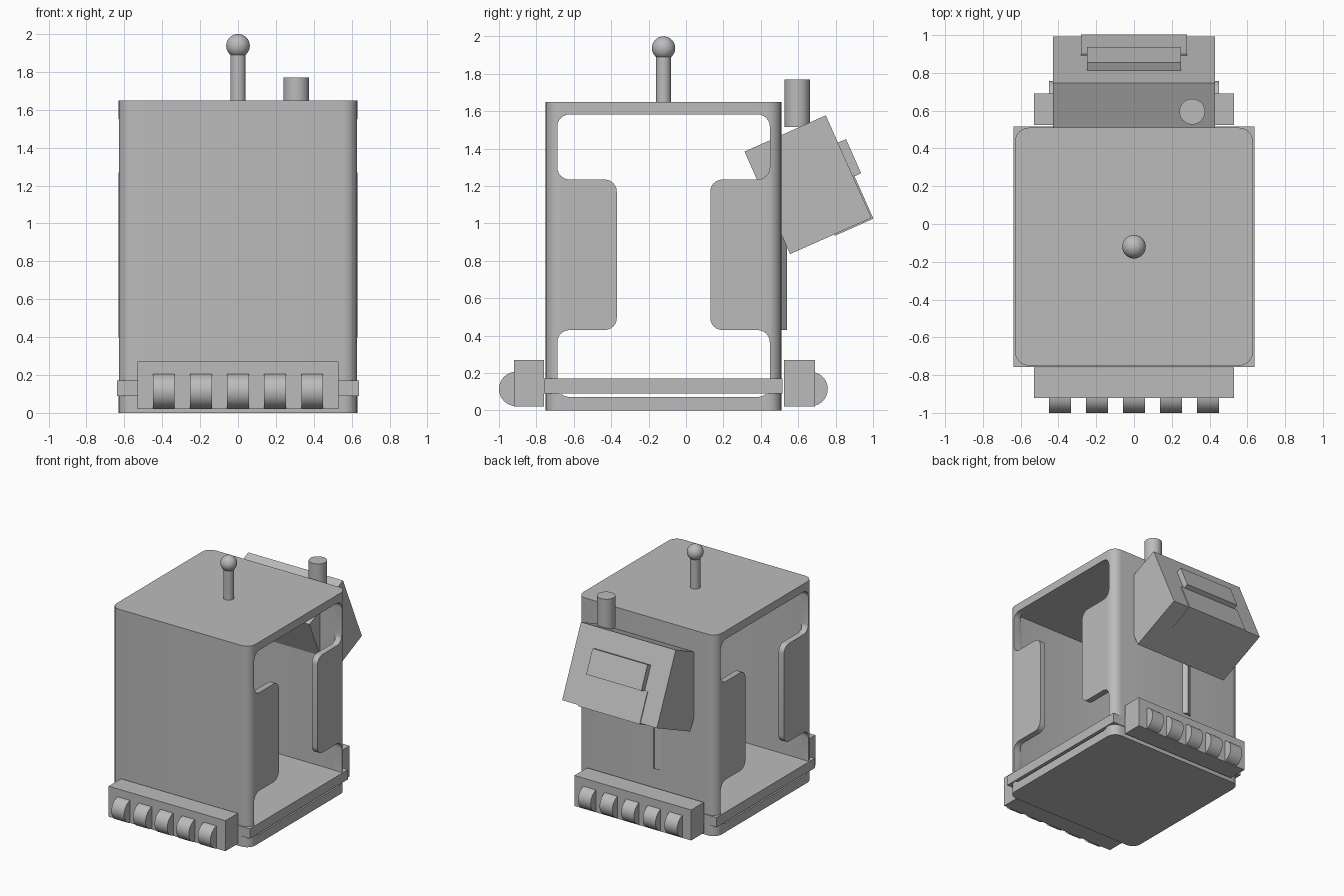
import bpy, bmesh, math
from mathutils import Vector, Matrix

default = bpy.data.objects.get("Cube")
if default:
    bpy.data.objects.remove(default, do_unlink=True)

grey = bpy.data.materials.new("plain grey")
grey.use_nodes = True
GREY = (0.5, 0.5, 0.5, 1)
grey.diffuse_color = GREY
grey.node_tree.nodes["Principled BSDF"].inputs["Base Color"].default_value = GREY


def finish(name, bm, smooth=True):
    bmesh.ops.recalc_face_normals(bm, faces=bm.faces)
    mesh = bpy.data.meshes.new(name)
    bm.to_mesh(mesh)
    bm.free()
    mesh.materials.append(grey)
    ob = bpy.data.objects.new(name, mesh)
    bpy.context.collection.objects.link(ob)
    if smooth:
        shade(ob)
    return ob


def shade(ob):
    bpy.ops.object.select_all(action='DESELECT')
    ob.select_set(True)
    bpy.context.view_layer.objects.active = ob
    bpy.ops.object.shade_smooth_by_angle(angle=math.radians(35))


def box(name, x, y, z):
    bm = bmesh.new()
    size = [b - a for a, b in (x, y, z)]
    mid = [(a + b) / 2 for a, b in (x, y, z)]
    bmesh.ops.create_cube(bm, size=1, matrix=Matrix.Translation(mid) @ Matrix.Diagonal((*size, 1)))
    return finish(name, bm, False)


def cylinder(name, centre, radius, length, axis='Z', sides=32):
    bm = bmesh.new()
    turn = Matrix.Rotation(math.pi / 2, 4, 'Y') if axis == 'X' else Matrix()
    bmesh.ops.create_cone(bm, cap_ends=True, segments=sides, radius1=radius, radius2=radius,
                          depth=length, matrix=Matrix.Translation(centre) @ turn)
    return finish(name, bm)


def fillet(points, r, steps=6):
    """Round each right-angled corner of a closed outline."""
    out = []
    for i, p in enumerate(points):
        p = Vector(p)
        a = (Vector(points[i - 1]) - p).normalized() * r
        b = (Vector(points[(i + 1) % len(points)]) - p).normalized() * r
        for k in range(steps + 1):
            t = k / steps * math.pi / 2
            out.append(p + a * (1 - math.sin(t)) + b * (1 - math.cos(t)))
    return out


def prism(name, outline, start, end, axis='Z', smooth=True):
    bm = bmesh.new()
    place = (lambda p: (p[0], p[1], start)) if axis == 'Z' else (lambda p: (start, p[0], p[1]))
    face = bm.faces.new([bm.verts.new(place(p)) for p in outline])
    new = bmesh.ops.extrude_face_region(bm, geom=[face])["geom"]
    step = Vector((0, 0, end - start)) if axis == 'Z' else Vector((end - start, 0, 0))
    bmesh.ops.translate(bm, vec=step, verts=[v for v in new if isinstance(v, bmesh.types.BMVert)])
    return finish(name, bm, smooth)


def cut(ob, cutter):
    mod = ob.modifiers.new("cut", 'BOOLEAN')
    mod.operation = 'DIFFERENCE'
    mod.solver = 'EXACT'
    mod.object = cutter
    bpy.context.view_layer.objects.active = ob
    bpy.ops.object.modifier_apply(modifier=mod.name)
    bpy.data.objects.remove(cutter, do_unlink=True)


def rect(hx, y0, y1):
    return [(-hx, y0), (hx, y0), (hx, y1), (-hx, y1)]


# Hollow cabin with rounded upright edges
MID_Y = -0.12
cabin = prism("cabin_shell", fillet(rect(0.63, -0.75, 0.51), 0.075), 0, 1.65)
cut(cabin, prism("cavity", fillet(rect(0.58, -0.69, 0.45), 0.03), 0.07, 1.585))

# Side openings, wide at the top and bottom, narrow between the door panels
wide, narrow = 0.568, 0.25
right_edge = [(wide, 0.072), (wide, 0.43), (narrow, 0.43),
              (narrow, 1.235), (wide, 1.235), (wide, 1.583)]
opening = [(MID_Y + y, z) for y, z in right_edge]
opening += [(MID_Y - y, z) for y, z in reversed(right_edge)]
cut(cabin, prism("side_opening", fillet(opening, 0.065), -1, 1, 'X'))
shade(cabin)

# Floor plate that shows as a band around the base
box("floor_band", (-0.638, 0.638), (-0.758, 0.515), (0.09, 0.17))

# Bumpers with five rollers at each end
for end, y0, y1, roll_y in (("front", -0.92, -0.76, -0.908), ("rear", 0.525, 0.69, 0.666)):
    box(f"{end}_bumper", (-0.53, 0.53), (y0, y1), (0.02, 0.27))
    for i in range(5):
        cylinder(f"{end}_roller_{i + 1}", ((i - 2) * 0.196, roll_y, 0.115), 0.092, 0.115, 'X')

# Antenna with a ball on the roof
cylinder("antenna_rod", (0, MID_Y, 1.76), 0.04, 0.3)
ball = bmesh.new()
bmesh.ops.create_uvsphere(ball, u_segments=32, v_segments=16, radius=0.0625,
                          matrix=Matrix.Translation((0, MID_Y, 1.9375)))
finish("antenna_ball", ball)

# Tilted rear housing, built upright and then leaned over
lean = Matrix.Translation((0, 0.652, 1.207)) @ Matrix.Rotation(math.radians(24), 4, 'X')
HALF_D, HALF_H = 0.238, 0.3
housing = [
    box("rear_housing", (-0.43, 0.43), (-HALF_D, HALF_D), (-HALF_H, HALF_H)),
    box("housing_handle", (-0.25, 0.25), (HALF_D - 0.01, HALF_D + 0.047), (-0.06, 0.14)),
    box("housing_back_plate", (-0.28, 0.28), (HALF_D - 0.01, HALF_D + 0.008), (-HALF_H - 0.008, -0.055)),
    box("housing_bottom_plate", (-0.28, 0.28), (0.02, HALF_D + 0.008), (-HALF_H - 0.008, -HALF_H + 0.01)),
]
for part in housing:
    part.data.transform(lean)

# Exhaust pipe and the small wedge on the rear wall
cylinder("exhaust_pipe", (0.308, 0.595, 1.6425), 0.068, 0.255)
prism("rear_wedge", [(-0.05, 0.5), (-0.09, 0.54), (-0.16, 0.5)], 0.43, 1.0, smooth=False)
